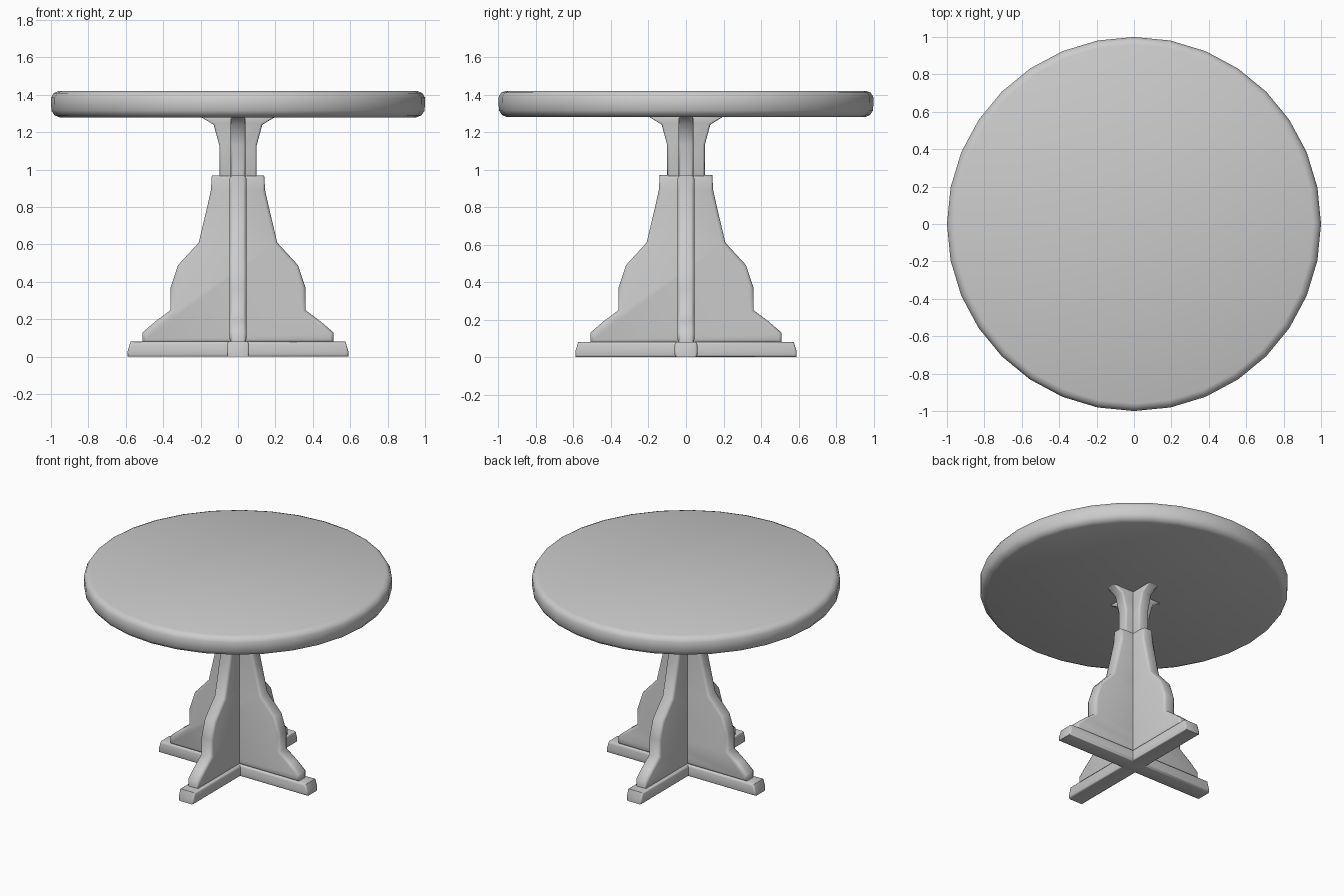
import bpy, bmesh, math

if "Cube" in bpy.data.objects:
    bpy.data.objects.remove(bpy.data.objects["Cube"])

def finish(name, bm, angle=50):
    bmesh.ops.recalc_face_normals(bm, faces=bm.faces)
    mesh = bpy.data.meshes.new(name)
    bm.to_mesh(mesh)
    bm.free()
    ob = bpy.data.objects.new(name, mesh)
    bpy.context.collection.objects.link(ob)
    bpy.ops.object.select_all(action='DESELECT')
    ob.select_set(True)
    bpy.context.view_layer.objects.active = ob
    bpy.ops.object.shade_smooth_by_angle(angle=math.radians(angle))
    return ob

def board(name, half, thickness, turn, round_edge):
    """Mirror a half outline in x, z and extrude it to a rounded board."""
    bm = bmesh.new()
    outline = half + [(-x, z) for x, z in reversed(half)]
    face = bm.faces.new([bm.verts.new((x, -thickness / 2, z)) for x, z in outline])
    ext = bmesh.ops.extrude_face_region(bm, geom=[face])
    for v in ext['geom']:
        if isinstance(v, bmesh.types.BMVert):
            v.co.y += thickness
    # round the long rims of both flat sides
    bm.normal_update()
    rims = [e for e in bm.edges if abs(e.verts[0].co.y - e.verts[1].co.y) < 1e-5]
    bmesh.ops.bevel(bm, geom=rims, offset=round_edge, segments=2,
                    profile=0.5, affect='EDGES')
    ob = finish(name, bm)
    ob.rotation_euler.z = turn
    return ob

# round top with softened rim
SIDES = 32
rim = [(0.955, 1.28), (0.98, 1.29), (0.998, 1.315), (1.0, 1.385), (0.985, 1.41), (0.96, 1.42)]
bm = bmesh.new()
rings = [[bm.verts.new((r * math.cos(2 * math.pi * i / SIDES),
                        r * math.sin(2 * math.pi * i / SIDES), z))
          for i in range(SIDES)] for r, z in rim]
for lo, hi in zip(rings, rings[1:]):
    for i in range(SIDES):
        j = (i + 1) % SIDES
        bm.faces.new((lo[i], lo[j], hi[j], hi[i]))
bm.faces.new(rings[0])
bm.faces.new(rings[-1])
finish("table_top", bm)

# half outlines of the crossed boards
foot = [(0.59, 0.0), (0.59, 0.03), (0.575, 0.08)]
lower = [(0.51, 0.075), (0.51, 0.13), (0.44, 0.19), (0.36, 0.25), (0.36, 0.37),
         (0.32, 0.49), (0.21, 0.61), (0.165, 0.80), (0.145, 0.89), (0.14, 0.97)]
upper = [(0.10, 0.96), (0.10, 1.13), (0.13, 1.24), (0.20, 1.283)]

# each board appears twice, at right angles
for side, turn in (("x", 0), ("y", math.pi / 2)):
    board("foot_" + side, foot, 0.12, turn, 0.012)
    board("pedestal_lower_" + side, lower, 0.09, turn, 0.018)
    board("pedestal_upper_" + side, upper, 0.08, turn, 0.012)
